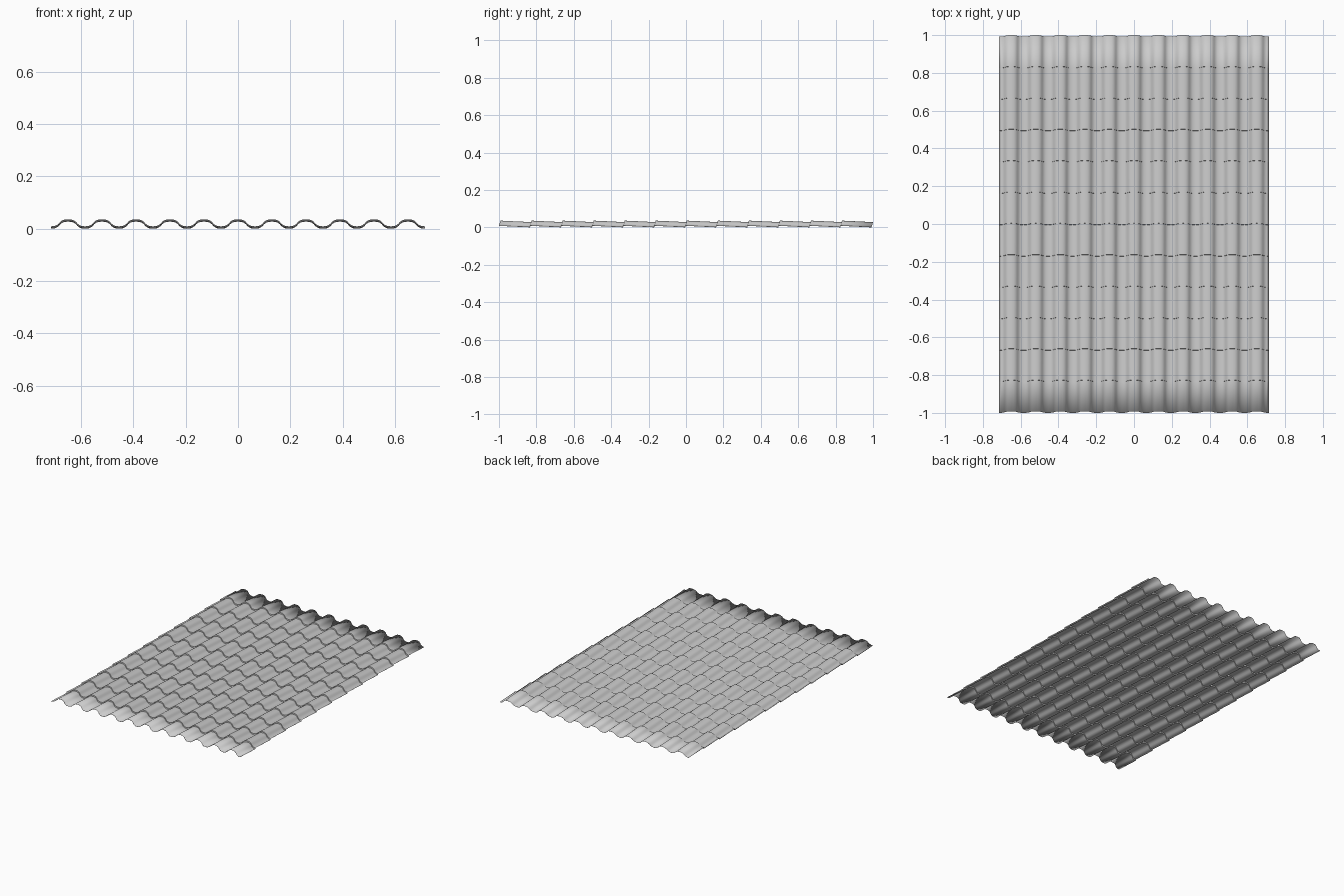
import bpy, bmesh

if "Cube" in bpy.data.objects:
    bpy.data.objects.remove(bpy.data.objects["Cube"])

PITCH, WAVES, ROWS = 0.13, 11, 12
STEP, SHEAR = 0.008, 0.3      # drop along each tile row, lean of the tile noses
# half wave, crest to trough: offset from crest, height
HALF = [(0, .027), (.012, .0262), (.022, .0232), (.030, .0175),
        (.036, .0105), (.043, .0048), (.052, .0012), (.065, 0)]
wave = [(-x, z) for x, z in reversed(HALF)] + HALF[1:]

# full cross-section of the sheet
section = [(-PITCH * WAVES / 2, 0.0)]
for w in range(WAVES):
    cx = (w - (WAVES - 1) / 2) * PITCH
    section += [(cx + x, z) for x, z in wave[1:]]

# each tile row starts high at its nose and slopes down to the next one
length = 2 - SHEAR * HALF[0][1]
stations = []
for r in range(ROWS):
    stations += [(-1 + length * r / ROWS, STEP),
                 (-1 + length * (r + 1) / ROWS - 0.001, 0.0)]
stations[-1] = (-1 + length, 0.0)

bm = bmesh.new()
rings = [[bm.verts.new((x, y + SHEAR * z, z + lift)) for x, z in section]
         for y, lift in stations]
for a, b in zip(rings, rings[1:]):
    for i in range(len(section) - 1):
        bm.faces.new((a[i], a[i + 1], b[i + 1], b[i]))
mesh = bpy.data.meshes.new("roof_tile_sheet")
bm.to_mesh(mesh)
bm.free()
sheet = bpy.data.objects.new("roof_tile_sheet", mesh)
bpy.context.collection.objects.link(sheet)

# thin metal thickness
solid = sheet.modifiers.new("thickness", 'SOLIDIFY')
solid.thickness = 0.001
solid.offset = -1
sheet.location.z = 0.001

bpy.context.view_layer.objects.active = sheet
sheet.select_set(True)
bpy.ops.object.shade_smooth_by_angle(angle=0.6)
